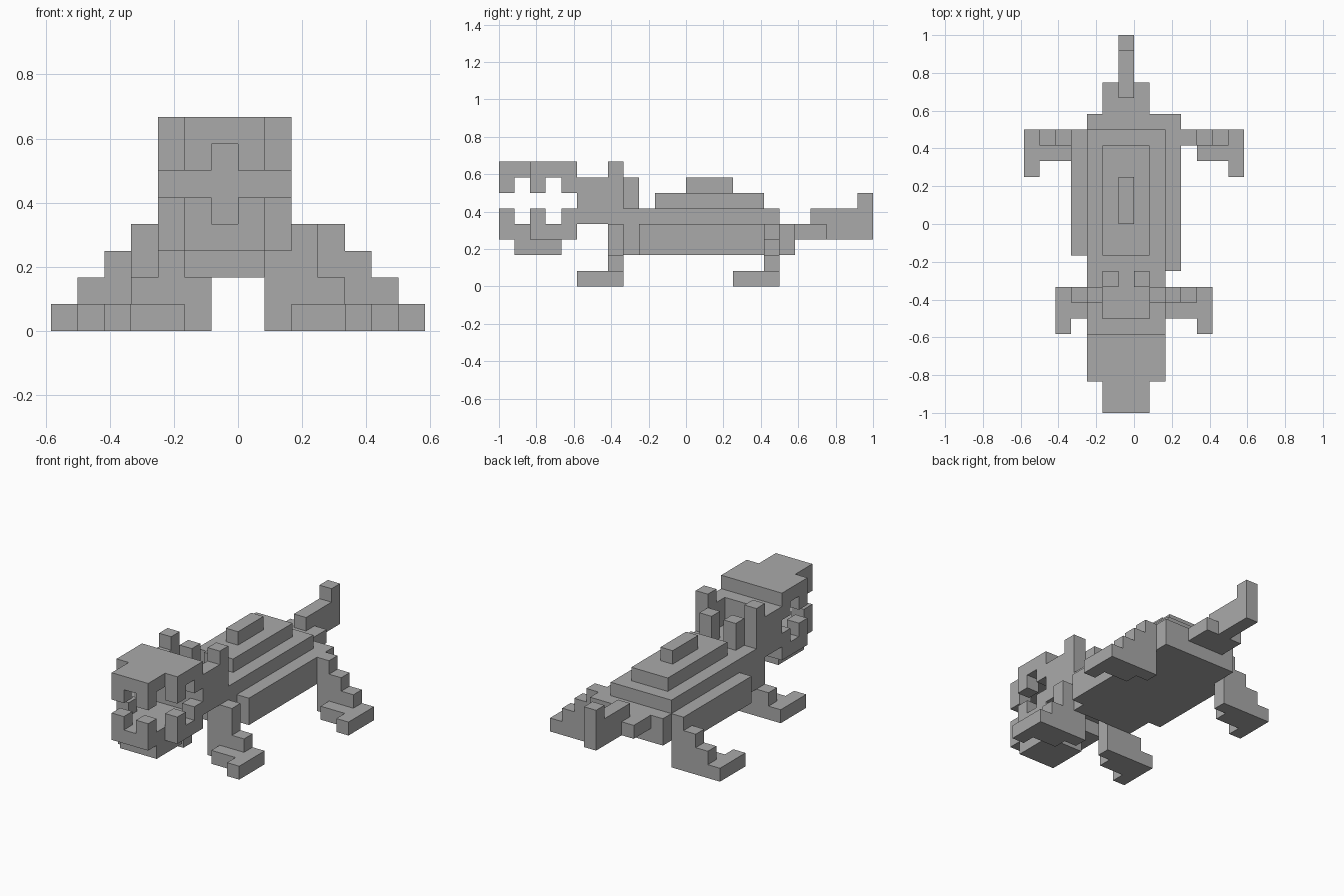
import bpy, bmesh
from itertools import product
from mathutils import Vector

cube = bpy.data.objects.get("Cube")
if cube:
    bpy.data.objects.remove(cube)

U = 1 / 12  # edge of one block

grey = bpy.data.materials.new("stone_grey")
grey.use_nodes = True
colour = (0.4, 0.4, 0.4, 1)
grey.diffuse_color = colour
grey.node_tree.nodes["Principled BSDF"].inputs["Base Color"].default_value = colour

parts = {}


def box(part, x, y, z):
    """Fill a range of blocks of a part."""
    cells = product(range(*x), range(*y), range(*z))
    parts.setdefault(part, set()).update(cells)


# Body: stepped shell, side slabs and rear
box("body", (-3, 2), (-4, 7), (2, 4))
box("body", (-3, 2), (-4, 6), (4, 5))
box("body", (-4, -3), (-2, 6), (2, 4))
box("body", (2, 3), (-3, 7), (2, 4))
box("back_ridge", (-2, 1), (-2, 5), (5, 6))
box("back_ridge", (-1, 0), (0, 3), (6, 7))

# Tail
box("tail", (-2, 1), (7, 9), (3, 4))
box("tail", (-1, 0), (8, 12), (3, 5))
box("tail", (-1, 0), (11, 12), (5, 6))

# Neck: floor, front wall, side walls with horns, rear bumps
box("neck", (-3, 2), (-7, -4), (4, 5))
box("neck", (-3, 2), (-7, -6), (5, 7))
for x in (-3, 1):
    box("neck", (x, x + 1), (-6, -4), (5, 7))
    box("horns", (x, x + 1), (-5, -4), (7, 8))
for x in (-2, 0):
    box("neck", (x, x + 1), (-4, -3), (5, 7))

# Jaws with teeth at the front and sides
for name, plate, teeth in (("upper_jaw", 7, 6), ("lower_jaw", 3, 4)):
    box(name, (-2, 1), (-12, -10), (plate, plate + 1))
    box(name, (-3, 2), (-10, -7), (plate, plate + 1))
    spots = [(-2, -12), (0, -12)] + [(x, y) for x in (-3, 1) for y in (-10, -8)]
    for x, y in spots:
        box(name + "_teeth", (x, x + 1), (y, y + 1), (teeth, teeth + 1))
box("lower_jaw", (-2, 1), (-11, -8), (2, 3))

# Legs, made on the left and mirrored to the right
box("left_front_leg", (1, 3), (-5, -4), (0, 4))
box("left_front_leg", (3, 4), (-5, -4), (0, 2))
box("left_front_leg", (2, 4), (-6, -5), (0, 1))
box("left_front_leg", (4, 5), (-7, -4), (0, 1))
for step in range(4):
    box("left_rear_leg", (3 + step, 4 + step), (5, 6), (0, 4 - step))
box("left_rear_leg", (4, 6), (4, 5), (0, 1))
box("left_rear_leg", (6, 7), (3, 6), (0, 1))
for name in ("front_leg", "rear_leg"):
    parts["right_" + name] = {(-1 - x, y, z) for x, y, z in parts["left_" + name]}

solid = set().union(*parts.values())


def build(name, cells):
    """Make a mesh from the exposed block faces of a part."""
    bm = bmesh.new()
    for cell in cells:
        for axis, side in product(range(3), (0, 1)):
            beside = list(cell)
            beside[axis] += 2 * side - 1
            if tuple(beside) in solid:
                continue
            corners = []
            for s, t in ((0, 0), (1, 0), (1, 1), (0, 1)):
                p = Vector(cell)
                p[axis] += side
                p[(axis + 1) % 3] += s
                p[(axis + 2) % 3] += t
                corners.append(bm.verts.new(p * U))
            bm.faces.new(corners if side else corners[::-1])
    bmesh.ops.remove_doubles(bm, verts=bm.verts[:], dist=U / 100)
    bmesh.ops.dissolve_limit(bm, angle_limit=0.01, verts=bm.verts[:], edges=bm.edges[:])
    mesh = bpy.data.meshes.new(name)
    bm.to_mesh(mesh)
    bm.free()
    mesh.materials.append(grey)
    bpy.context.collection.objects.link(bpy.data.objects.new(name, mesh))


for name, cells in parts.items():
    build(name, cells)
